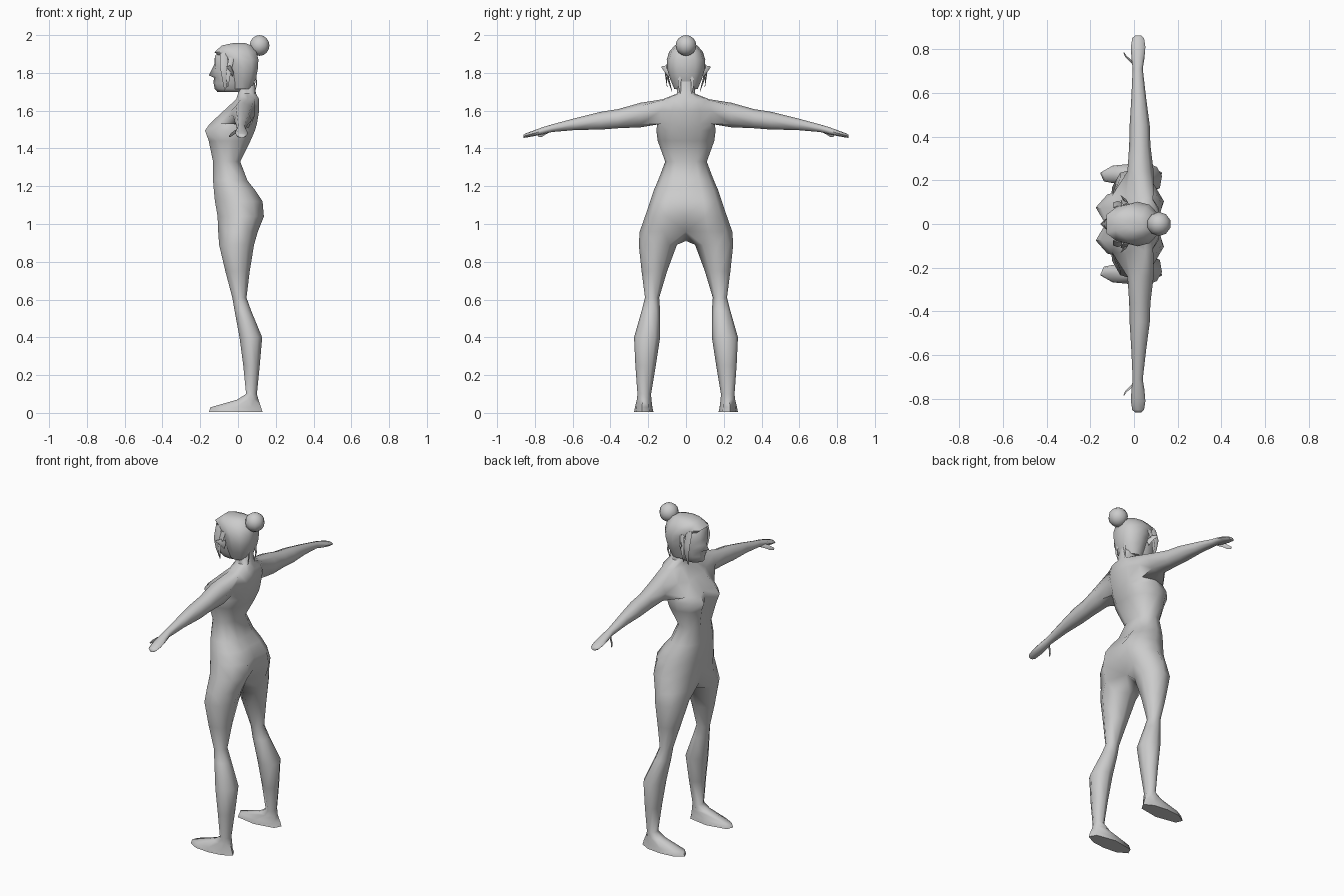
import bpy, bmesh, math
from mathutils import Vector

if "Cube" in bpy.data.objects:
    bpy.data.objects.remove(bpy.data.objects["Cube"])

skin = bpy.data.materials.new("plain grey")
skin.diffuse_color = (0.6, 0.6, 0.6, 1)
skin.use_nodes = True
skin.node_tree.nodes["Principled BSDF"].inputs["Base Color"].default_value = skin.diffuse_color

# Half cross-section: (depth fraction front to back, width fraction)
HALF = [(0, 0), (0, .48), (.2, .86), (.5, 1), (.8, .86), (1, .48), (1, 0)]


def finish(bm, name, mirrored=False, angle=60):
    """Mirror across y = 0 if asked, then make a smooth object."""
    if mirrored:
        bmesh.ops.mirror(bm, geom=bm.verts[:] + bm.edges[:] + bm.faces[:],
                         axis='Y', merge_dist=0.0008)
    bmesh.ops.recalc_face_normals(bm, faces=bm.faces[:])
    me = bpy.data.meshes.new(name)
    bm.to_mesh(me)
    bm.free()
    me.materials.append(skin)
    ob = bpy.data.objects.new(name, me)
    bpy.context.collection.objects.link(ob)
    bpy.ops.object.select_all(action='DESELECT')
    ob.select_set(True)
    bpy.context.view_layer.objects.active = ob
    bpy.ops.object.shade_smooth_by_angle(angle=math.radians(angle))
    return ob


def half_row(bm, z, xf, xb, hw, dip_f=0, dip_b=0):
    """Half ring at height z; the dips pull in the middle line."""
    row = []
    for i, (u, w) in enumerate(HALF):
        x = xf + (xb - xf) * u + (dip_f if i == 0 else -dip_b if i == 6 else 0)
        row.append(bm.verts.new((x, hw * w, z)))
    return row


def bridge(bm, a, b, closed, skip=()):
    n = len(a)
    for i in range(n if closed else n - 1):
        if i not in skip:
            j = (i + 1) % n
            bm.faces.new((a[i], a[j], b[j], b[i]))


def half_loft(name, rows, cap_bottom=True):
    bm = bmesh.new()
    rings = [half_row(bm, *r) for r in rows]
    for a, b in zip(rings, rings[1:]):
        bridge(bm, a, b, False)
    bm.faces.new(rings[0])
    if cap_bottom:
        bm.faces.new(rings[-1])
    return finish(bm, name, True)


# ---- Body: torso, leg and arm in one half mesh ----
bm = bmesh.new()
torso = [  # z, front, back, half width, front dip, back dip
    (1.78, .00, .085, .045), (1.69, .00, .095, .048),
    (1.66, -.01, .112, .125), (1.60, -.075, .112, .155, .01),
    (1.53, -.15, .10, .152, .03, .005), (1.495, -.175, .09, .157, .045, .005),
    (1.44, -.155, .066, .15, .025), (1.33, -.132, .012, .11),
    (1.23, -.132, .05, .148), (1.18, -.128, .09, .17, 0, .01),
    (1.12, -.122, .13, .19, 0, .02), (1.04, -.108, .137, .217, 0, .035),
    (.96, -.105, .105, .245, .015, .05)]
rings = [half_row(bm, *r) for r in torso]
for k, (a, b) in enumerate(zip(rings, rings[1:])):
    bridge(bm, a, b, False, skip=(2, 3) if k in (2, 3) else ())

# Leg continues from the hip ring, closed by a crotch point
crotch = bm.verts.new((-.02, 0, .91))
prev = rings[-1] + [crotch]
leg = [  # z, front, back, inner y, outer y
    (.89, -.10, .085, .048, .25), (.75, -.067, .062, .10, .235),
    (.61, -.03, .045, .142, .217), (.54, -.018, .07, .137, .235),
    (.40, .008, .128, .137, .275), (.25, .028, .115, .16, .268),
    (.10, .043, .10, .185, .257), (.07, -.005, .108, .183, .26),
    (.03, -.145, .122, .178, .27), (.004, -.155, .13, .172, .275)]
LEG = [(.06, .22), (0, .6), (.2, .92), (.5, 1), (.8, .9), (1, .6), (.92, .2),
       (.5, 0)]
for z, xf, xb, y0, y1 in leg:
    ring = [bm.verts.new((xf + (xb - xf) * u, y0 + (y1 - y0) * w, z))
            for u, w in LEG]
    bridge(bm, prev, ring, True)
    prev = ring
bm.faces.new(prev)

# Arm grows out of the shoulder opening
r0, r1, r2 = rings[2:5]
prev = [r0[2], r0[3], r0[4], r1[4], r2[4], r2[3], r2[2], r1[2]]
arm = [  # y, front, back, bottom z, top z
    (.24, -.03, .09, 1.512, 1.642), (.36, -.022, .075, 1.507, 1.608),
    (.45, -.02, .072, 1.50, 1.594), (.58, -.012, .055, 1.498, 1.562),
    (.71, -.006, .04, 1.487, 1.527), (.76, -.012, .048, 1.474, 1.512),
    (.81, -.014, .052, 1.464, 1.494), (.85, -.008, .046, 1.457, 1.479),
    (.861, .005, .035, 1.456, 1.472)]
ARM = [(.15, .87), (.5, 1), (.85, .87), (1, .5), (.85, .13), (.5, 0),
       (.15, .13), (0, .5)]
for y, xf, xb, z0, z1 in arm:
    ring = [bm.verts.new((xf + (xb - xf) * u, y, z0 + (z1 - z0) * w))
            for u, w in ARM]
    bridge(bm, prev, ring, True)
    prev = ring
bm.faces.new(prev)
bm.faces.new(rings[0])
finish(bm, "body", True)

# ---- Head with forehead, nose, mouth and chin rows ----
half_loft("face", [
    (1.93, -.09, .04, .06), (1.89, -.122, .05, .076),
    (1.845, -.122, .05, .08, -.004), (1.815, -.118, .05, .08, -.022),
    (1.787, -.115, .05, .077, -.04), (1.775, -.114, .05, .074, -.014),
    (1.745, -.115, .04, .066, -.014), (1.715, -.105, .03, .052, -.018),
    (1.70, -.09, .02, .04, -.02)])

# ---- Hair cap and bun ----
half_loft("hair_cap", [
    (1.957, -.03, .04, .03), (1.945, -.085, .07, .06),
    (1.91, -.125, .098, .09), (1.87, -.075, .108, .102),
    (1.82, -.055, .105, .10), (1.77, -.045, .095, .085),
    (1.715, -.03, .07, .062)])
bm = bmesh.new()
bmesh.ops.create_uvsphere(bm, u_segments=10, v_segments=8, radius=.055)
bmesh.ops.translate(bm, verts=bm.verts[:], vec=(.114, 0, 1.945))
finish(bm, "hair_bun")


def spike(name, points, widths, side):
    """Slim four-sided strand along the points, pointed at the end."""
    bm = bmesh.new()
    side = Vector(side).normalized()
    prev = None
    for i, (p, w) in enumerate(zip(points, widths)):
        p = Vector(p)
        step = Vector(points[min(i + 1, len(points) - 1)]) - Vector(points[max(i - 1, 0)])
        thin = step.cross(side).normalized() * w * .4
        ring = [bm.verts.new(p + d) for d in (side * w, thin, -side * w, -thin)]
        if prev:
            bridge(bm, prev, ring, True)
        else:
            bm.faces.new(ring)
        prev = ring
    bm.faces.new(prev)
    finish(bm, name, True)


# ---- Loose locks, ears and thumbs, on both sides ----
spike("front_lock", [(-.075, .075, 1.905), (-.075, .098, 1.83),
                     (-.07, .095, 1.77), (-.068, .074, 1.702)],
      (.02, .02, .014, .003), (1, 0, 0))
spike("side_lock", [(-.035, .088, 1.88), (-.05, .108, 1.80),
                    (-.055, .10, 1.725)], (.015, .012, .003), (1, 0, 0))
spike("ear", [(-.03, .085, 1.80), (-.04, .108, 1.822), (-.06, .13, 1.832)],
      (.022, .018, .003), (0, -.3, 1))
spike("neck_wisp", [(.092, .03, 1.80), (.098, .035, 1.74), (.088, .03, 1.69)],
      (.01, .008, .002), (0, 1, 0))
spike("thumb", [(.005, .725, 1.497), (-.022, .752, 1.483),
                (-.036, .765, 1.472), (-.046, .782, 1.464)],
      (.012, .012, .011, .006), (0, .5, .8))
